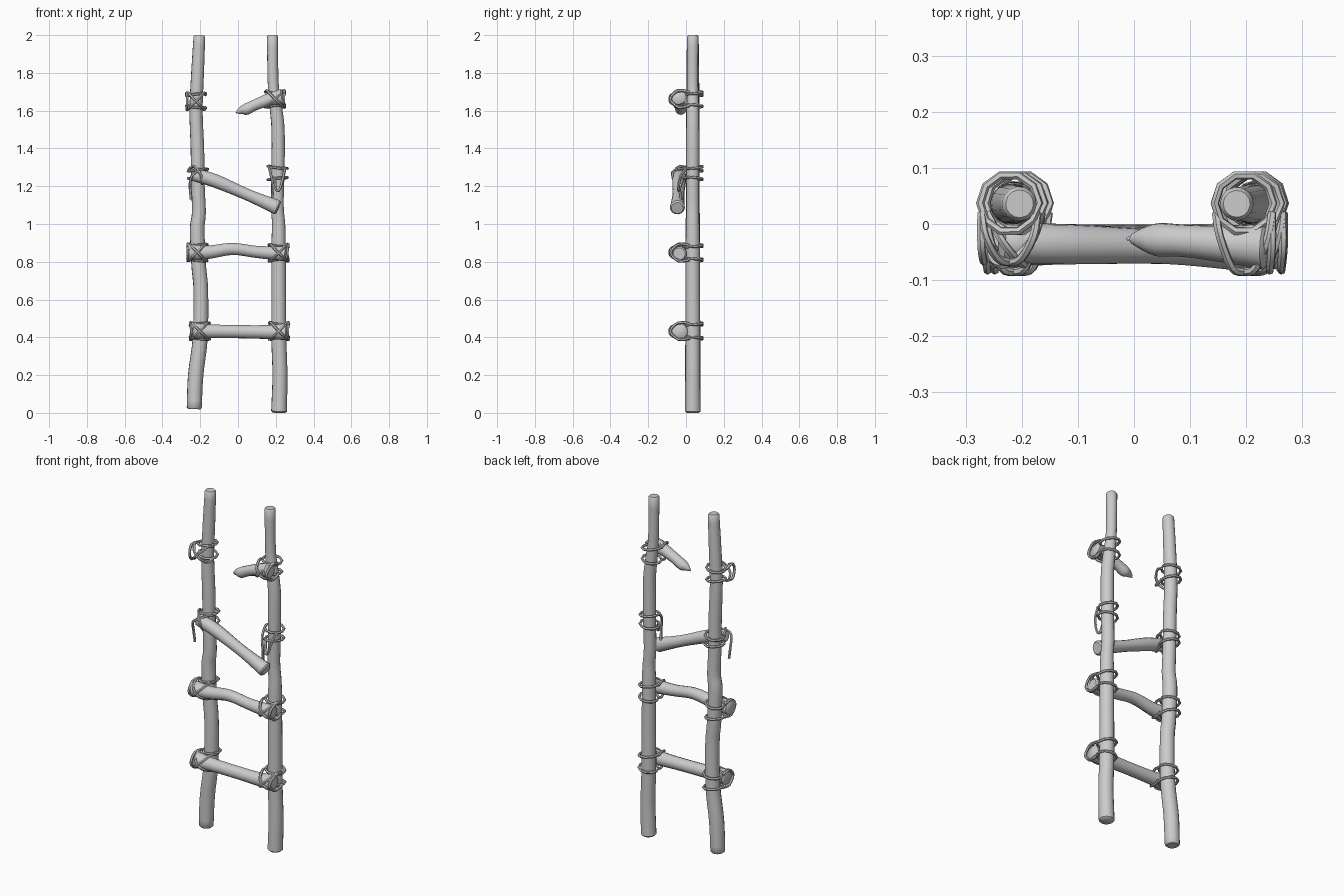
import bpy, bmesh, math
from mathutils import Vector

cube = bpy.data.objects.get("Cube")
if cube:
    bpy.data.objects.remove(cube, do_unlink=True)

grey = bpy.data.materials.new("plain_grey")
grey.use_nodes = True
grey.diffuse_color = (0.6, 0.6, 0.6, 1)
grey.node_tree.nodes["Principled BSDF"].inputs["Base Color"].default_value = (0.6, 0.6, 0.6, 1)


def smooth_path(points, steps):
    """Catmull-Rom through tuples of x, y, z, radius."""
    p = [Vector(q) for q in points]
    p = [p[0] * 2 - p[1]] + p + [p[-1] * 2 - p[-2]]
    out = []
    for a, b, c, d in zip(p, p[1:], p[2:], p[3:]):
        for i in range(steps):
            t = i / steps
            out.append(0.5 * (2 * b + (c - a) * t + (2 * a - 5 * b + 4 * c - d) * t * t
                              + (3 * b - a - 3 * c + d) * t ** 3))
    return out + [p[-2]]


def sweep(bm, path, sides, closed=False):
    """Sweep a round section along a path of x, y, z, radius."""
    n = len(path)
    pos = [p.xyz for p in path]
    normal, rings = None, []
    for i in range(n):
        if closed:
            tan = (pos[(i + 1) % n] - pos[i - 1]).normalized()
        else:
            tan = (pos[min(i + 1, n - 1)] - pos[max(i - 1, 0)]).normalized()
        if normal is None:
            normal = tan.orthogonal()
        normal = (normal - tan * normal.dot(tan)).normalized()
        side = tan.cross(normal)
        rings.append([bm.verts.new(pos[i] + path[i][3] * (normal * math.cos(a) + side * math.sin(a)))
                      for a in (math.tau * k / sides for k in range(sides))])
    for i in range(n if closed else n - 1):
        r, s = rings[i], rings[(i + 1) % n]
        for k in range(sides):
            m = (k + 1) % sides
            bm.faces.new((r[k], r[m], s[m], s[k]))
    if not closed:
        bm.faces.new(rings[0][::-1])
        bm.faces.new(rings[-1])


def finish(bm, name):
    bmesh.ops.recalc_face_normals(bm, faces=bm.faces)
    mesh = bpy.data.meshes.new(name)
    bm.to_mesh(mesh)
    bm.free()
    mesh.materials.append(grey)
    ob = bpy.data.objects.new(name, mesh)
    bpy.context.collection.objects.link(ob)
    bpy.context.view_layer.objects.active = ob
    for other in bpy.context.selected_objects:
        other.select_set(False)
    ob.select_set(True)
    bpy.ops.object.shade_smooth_by_angle(angle=math.radians(45))


def log(name, points, sides=14):
    """Wooden stick with a small rounded rim at each end."""
    path = smooth_path(points, 4)
    for end, inner in ((0, 1), (-1, -2)):
        tip = path[end].copy()
        back = (path[inner].xyz - tip.xyz).normalized() * 0.008
        path[end] = Vector((*(tip.xyz + back), tip[3]))
        cap = Vector((*tip.xyz, tip[3] * 0.8))
        path.insert(0 if end == 0 else len(path), cap)
    bm = bmesh.new()
    sweep(bm, path, sides)
    finish(bm, name)


# Upright poles
POLE_Y = 0.036
right_pole = [(-.232, .02, .040), (-.224, .2, .041), (-.2, .4, .040), (-.197, .65, .039),
              (-.208, .78, .039), (-.216, .97, .039), (-.207, 1.06, .037), (-.212, 1.2, .036),
              (-.215, 1.4, .036), (-.222, 1.6, .035), (-.214, 1.8, .034), (-.204, 2, .031)]
left_pole = [(.217, 0, .042), (.222, .2, .040), (.216, .4, .040), (.216, .65, .039),
             (.215, .9, .038), (.215, 1, .035), (.208, 1.1, .034), (.212, 1.3, .035),
             (.212, 1.5, .035), (.2, 1.62, .033), (.186, 1.75, .029), (.183, 2, .030)]
for name, pts in (("right_pole", right_pole), ("left_pole", left_pole)):
    log(name, [(x, POLE_Y, z, r) for x, z, r in pts])

# Rungs, the third slipped and the top one snapped
log("bottom_rung", [(-.245, -.036, .435, .045), (-.15, -.036, .432, .037), (0, -.036, .43, .035),
                    (.15, -.036, .428, .037), (.26, -.036, .43, .045)])
log("second_rung", [(-.272, -.036, .85, .045), (-.16, -.036, .85, .036), (-.03, -.036, .868, .032),
                    (.1, -.036, .852, .032), (.255, -.036, .842, .040)])
log("slipped_rung", [(-.235, -.034, 1.262, .034), (-.12, -.036, 1.228, .036),
                     (.05, -.04, 1.155, .031), (.215, -.046, 1.085, .040)])
log("broken_rung", [(.24, -.04, 1.675, .042), (.17, -.036, 1.66, .034), (.09, -.03, 1.63, .029),
                    (.045, -.028, 1.608, .030), (.02, -.027, 1.602, .022), (-.012, -.026, 1.587, .004)])

ROPE = 0.0075


def rope(bm, pts):
    sweep(bm, smooth_path([(*p, ROPE) for p in pts], 3), 6)


def ring(bm, x, z, tilt, radius=0.052):
    """Ten-sided rope turn around a pole."""
    angles = [math.tau * k / 10 for k in range(10)]
    path = [Vector((x + radius * math.cos(a), POLE_Y + .001 + radius * math.sin(a),
                    z + tilt * math.cos(a) - tilt * .5 * math.sin(a), ROPE)) for a in angles]
    sweep(bm, path, 6, closed=True)


def cross_straps(bm, x, z, half, depth, outer):
    """Crossed turns and one upright turn over the front of a rung."""
    for s in (-1, 1):
        rope(bm, [(x + s * .05, .02, z + half), (x + s * .043, -.022, z + .045),
                  (x + s * .022, -depth + .008, z + .022), (x, -depth, z),
                  (x - s * .022, -depth + .008, z - .022), (x - s * .043, -.022, z - .045),
                  (x - s * .05, .02, z - half)])
    rope(bm, [(x + outer * .05, .02, z + half), (x + outer * .05, -.04, z + .044),
              (x + outer * .046, -depth + .002, z), (x + outer * .05, -.04, z - .044),
              (x + outer * .05, .02, z - half)])


# Lashings: name, pole x, ring heights, strap centre, strap reach, outer direction
lashings = [("bottom_right", -.202, .47, .395, .433, .085, -1),
            ("bottom_left", .217, .472, .395, .433, .085, 1),
            ("second_right", -.215, .885, .81, .85, .085, -1),
            ("second_left", .215, .885, .81, .848, .082, 1),
            ("third_right", -.212, 1.285, 1.235, None, 0, -1),
            ("third_left", .21, 1.30, 1.24, None, 0, 1),
            ("top_right", -.222, 1.685, 1.62, 1.65, .068, -1),
            ("top_left", .196, 1.695, 1.625, 1.662, .085, 1)]
for name, x, high, low, mid, depth, outer in lashings:
    bm = bmesh.new()
    ring(bm, x, high, -.006 * outer)
    ring(bm, x, low, .006 * outer)
    if mid:
        cross_straps(bm, x, mid, (high - low) / 2, depth, outer)
    elif outer < 0:
        # loop over the slipped rung with a hanging end
        rope(bm, [(x + .048, .02, 1.285), (x + .03, -.03, 1.292), (x - .01, -.07, 1.275),
                  (x - .035, -.068, 1.25), (x - .042, -.05, 1.2), (x - .036, -.045, 1.13)])
        rope(bm, [(x - .05, .02, 1.29), (x - .02, -.035, 1.305), (x + .015, -.072, 1.26),
                  (x + .02, -.045, 1.215), (x + .04, .01, 1.225)])
    else:
        # slack loop and loose end left behind
        rope(bm, [(x - .045, .01, 1.30), (x - .036, -.025, 1.26), (x - .025, -.035, 1.2),
                  (x - .03, -.025, 1.13)])
        rope(bm, [(x + .04, .005, 1.30), (x + .03, -.03, 1.25), (x + .012, -.04, 1.185),
                  (x - .008, -.035, 1.18), (x - .016, -.02, 1.23), (x - .03, .0, 1.245)])
    finish(bm, name + "_rope")
